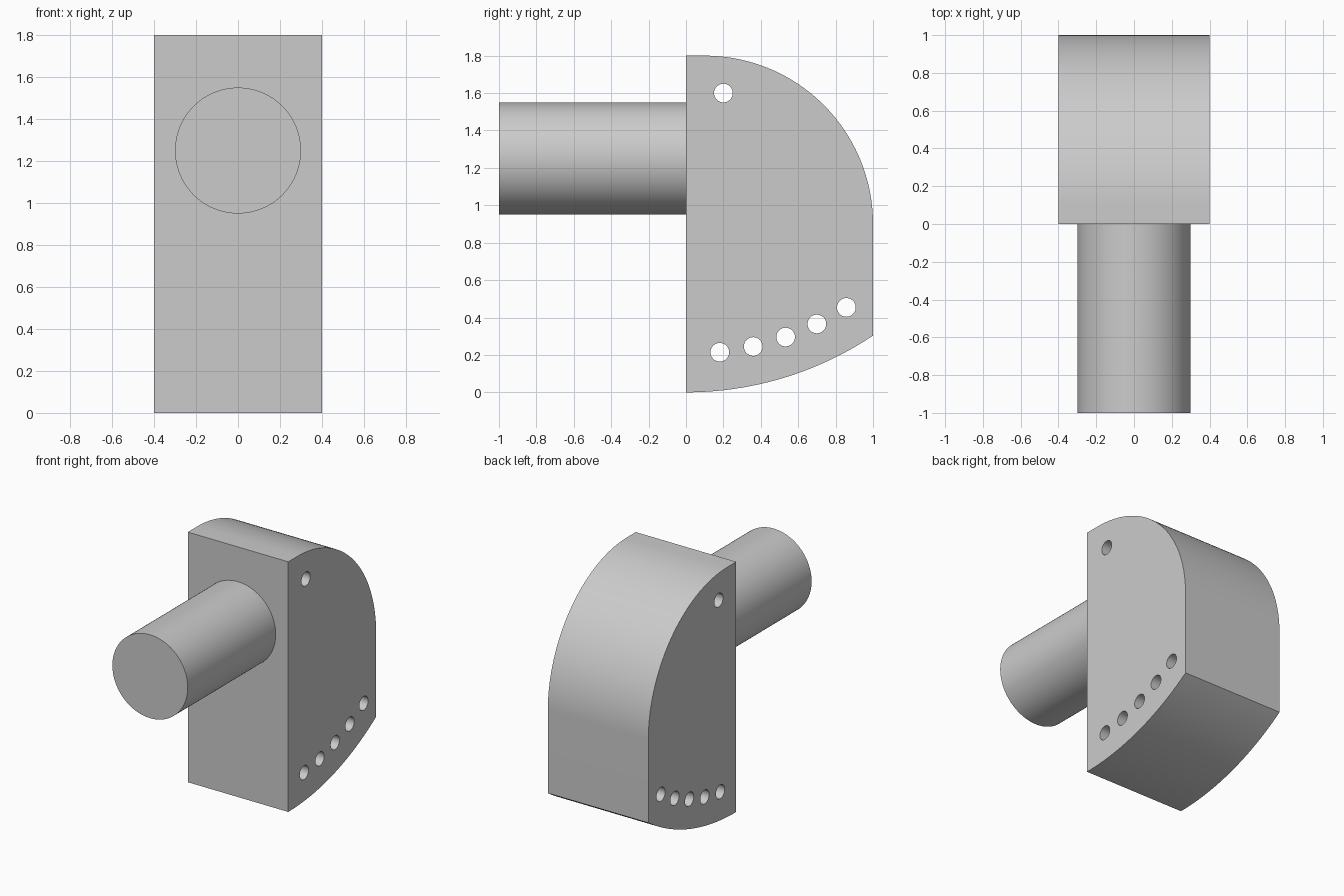
import bpy, bmesh
from math import radians, sin, cos, asin, pi
from mathutils import Matrix, Vector

cube = bpy.data.objects.get("Cube")
if cube:
    bpy.data.objects.remove(cube, do_unlink=True)

grey = bpy.data.materials.new("plain_grey")
grey.use_nodes = True
grey.diffuse_color = (0.6, 0.6, 0.6, 1)
grey.node_tree.nodes["Principled BSDF"].inputs["Base Color"].default_value = (0.6, 0.6, 0.6, 1)


def add_object(name, bm):
    bmesh.ops.recalc_face_normals(bm, faces=bm.faces)
    mesh = bpy.data.meshes.new(name)
    bm.to_mesh(mesh)
    bm.free()
    mesh.materials.append(grey)
    obj = bpy.data.objects.new(name, mesh)
    bpy.context.collection.objects.link(obj)
    return obj


def cylinder(name, centre, radius, length, axis, sides, tip=0):
    """Cylinder along an axis, optionally with a conical point at its far end."""
    bm = bmesh.new()
    bmesh.ops.create_cone(bm, cap_ends=True, segments=sides, radius1=radius,
                          radius2=radius, depth=length)
    if tip:
        end = max(bm.faces, key=lambda f: f.calc_center_median().z)
        apex = bmesh.ops.poke(bm, faces=[end])["verts"][0]
        apex.co.z += tip
    turn = Vector((0, 0, 1)).rotation_difference(Vector(axis)).to_matrix().to_4x4()
    bm.transform(Matrix.Translation(centre) @ turn)
    return add_object(name, bm)


def cut(obj, cutters):
    bpy.context.view_layer.objects.active = obj
    for cutter in cutters:
        mod = obj.modifiers.new("hole", "BOOLEAN")
        mod.operation = "DIFFERENCE"
        mod.solver = "EXACT"
        mod.object = cutter
        bpy.ops.object.modifier_apply(modifier=mod.name)
        bpy.data.objects.remove(cutter, do_unlink=True)


def smooth(obj):
    bpy.ops.object.select_all(action="DESELECT")
    obj.select_set(True)
    bpy.context.view_layer.objects.active = obj
    bpy.ops.object.shade_smooth_by_angle(angle=radians(25))


# Block: side profile with a rounded top and a swung lower edge
half_width, top, steps = 0.4, 1.8, 48
profile = [(0, top)]
for i in range(steps + 1):
    a = pi / 2 * (1 - i / steps)
    profile.append((0.1 + 0.9 * cos(a), 0.9 + 0.9 * sin(a)))
swing = asin(1 / top)
for i in range(steps + 1):
    a = swing * (1 - i / steps)
    profile.append((top * sin(a), top - top * cos(a)))

bm = bmesh.new()
side = bm.faces.new([bm.verts.new((-half_width, y, z)) for y, z in profile])
grown = bmesh.ops.extrude_face_region(bm, geom=[side], use_keep_orig=True)["geom"]
bmesh.ops.translate(bm, vec=(2 * half_width, 0, 0),
                    verts=[v for v in grown if isinstance(v, bmesh.types.BMVert)])
block = add_object("block", bm)

# Through holes: one pivot hole and five along the lower arc
places = [(0.2, 1.6)]
for i in range(1, 6):
    a = radians(6.5 * i)
    places.append((1.596 * sin(a), top - 1.596 * cos(a)))
cut(block, [cylinder("hole_cutter", (0, y, z), 0.05, 1, (1, 0, 0), 32)
            for y, z in places])
smooth(block)

# Round shaft with a blind drilled hole on top
shaft = cylinder("shaft", (0, -0.5, 1.25), 0.3, 1, (0, 1, 0), 96)
cut(shaft, [cylinder("drill_cutter", (0, -0.5, 1.5), 0.045, 0.3, (0, 0, -1), 32, tip=0.03)])
smooth(shaft)
